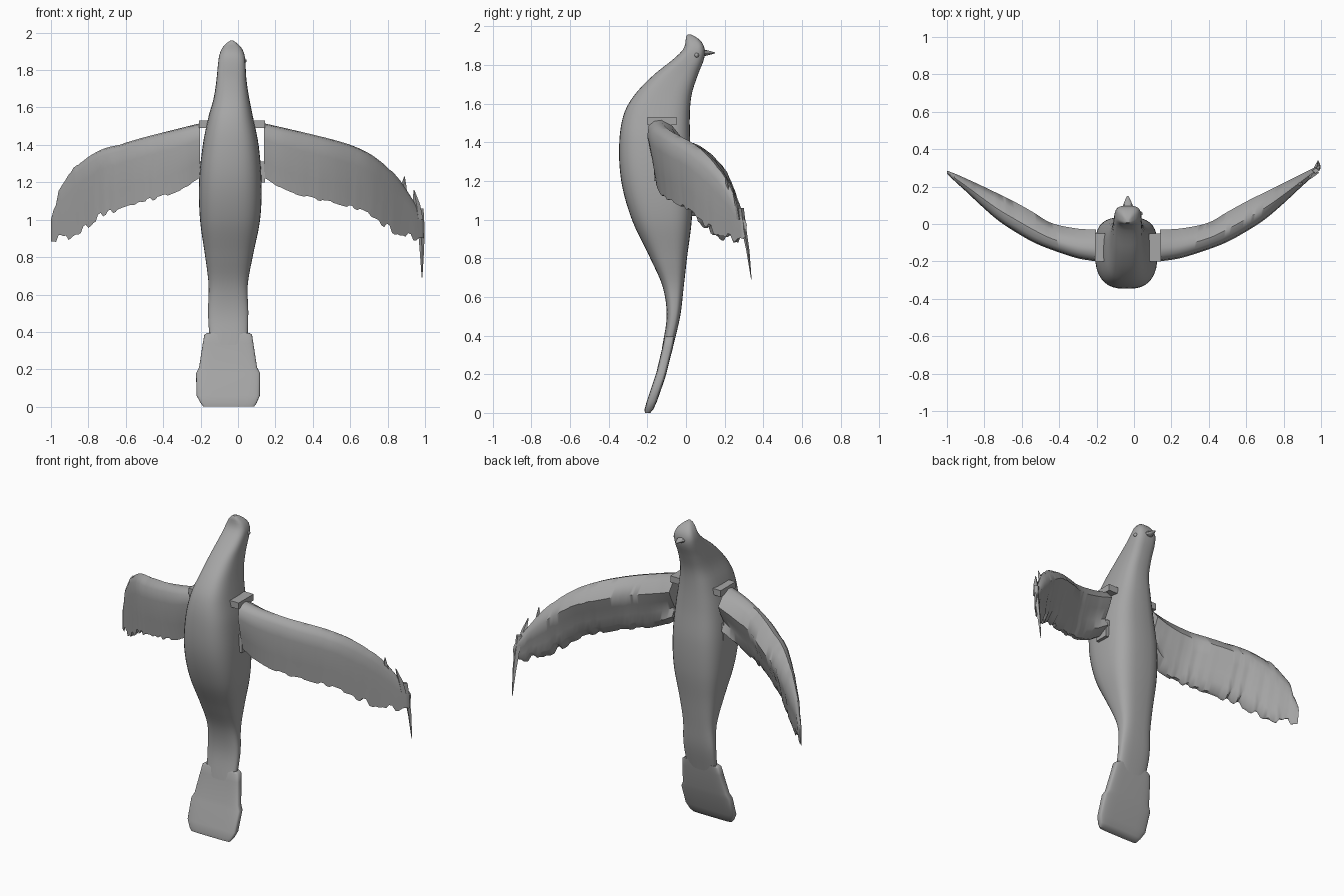
import bpy, bmesh, math, random

if "Cube" in bpy.data.objects:
    bpy.data.objects.remove(bpy.data.objects["Cube"])

random.seed(4)
GREY = bpy.data.materials.new("dark_grey")
GREY.diffuse_color = (.38, .38, .38, 1)
GREY.use_nodes = True
GREY.node_tree.nodes["Principled BSDF"].inputs["Base Color"].default_value = GREY.diffuse_color


def sample(table, k):
    """Smooth interpolation of table rows keyed by their first column."""
    n = len(table)
    i = 0
    while i < n - 2 and k > table[i + 1][0]:
        i += 1
    a, b = table[i], table[i + 1]
    p, q = table[max(i - 1, 0)], table[min(i + 2, n - 1)]
    h = b[0] - a[0]
    t = min(max((k - a[0]) / h, 0), 1)
    out = []
    for c in range(1, len(a)):
        ma = (b[c] - p[c]) / (b[0] - p[0]) * h
        mb = (q[c] - a[c]) / (q[0] - a[0]) * h
        out.append((2*t**3 - 3*t**2 + 1) * a[c] + (t**3 - 2*t**2 + t) * ma
                   + (3*t**2 - 2*t**3) * b[c] + (t**3 - t**2) * mb)
    return out


def loft(name, rings, angle=40):
    """Skin a list of equal-length closed rings and cap both ends."""
    bm = bmesh.new()
    vs = [[bm.verts.new(p) for p in r] for r in rings]
    m = len(rings[0])
    for r, s in zip(vs, vs[1:]):
        for i in range(m):
            j = (i + 1) % m
            bm.faces.new((r[i], r[j], s[j], s[i]))
    bm.faces.new(vs[0][::-1])
    bm.faces.new(vs[-1])
    bmesh.ops.recalc_face_normals(bm, faces=bm.faces)
    me = bpy.data.meshes.new(name)
    bm.to_mesh(me)
    bm.free()
    me.materials.append(GREY)
    ob = bpy.data.objects.new(name, me)
    bpy.context.collection.objects.link(ob)
    bpy.ops.object.select_all(action='DESELECT')
    ob.select_set(True)
    bpy.context.view_layer.objects.active = ob
    bpy.ops.object.shade_smooth_by_angle(angle=math.radians(angle))
    return ob


def oval(z, x0, x1, y0, y1, e_front, e_back, m=36):
    """Superellipse ring at height z, with its own squareness front and back."""
    pts = []
    for i in range(m):
        a = 2 * math.pi * i / m
        c, s = math.cos(a), math.sin(a)
        e = e_back if s > 0 else e_front
        pts.append(((x0 + x1) / 2 + (x1 - x0) / 2 * math.copysign(abs(c) ** (2 / e), c),
                    (y0 + y1) / 2 + (y1 - y0) / 2 * math.copysign(abs(s) ** (2 / e), s), z))
    return pts


def box(name, x0, x1, y0, y1, z0, z1):
    return loft(name, [[(x0, y0, z), (x1, y0, z), (x1, y1, z), (x0, y1, z)] for z in (z0, z1)])


def feather(name, path, width, depth):
    """Flat feather along a path, tapering late."""
    rings = []
    for i, p in enumerate(path):
        f = 1 - 0.9 * (i / (len(path) - 1)) ** 2
        w, d = width * f, depth * f
        rings.append([(p[0] + a * w, p[1] + b * d, p[2])
                      for a, b in ((-1, 0), (0, -1), (1, 0), (0, 1))])
    return loft(name, rings)


# Body: z, left, right, front, back
BODY = [(0.33, -.15, .05, -.125, -.07), (0.5, -.16, .055, -.10, -.03),
        (0.65, -.157, .052, -.12, -.012), (0.8, -.175, .078, -.185, .005),
        (1.0, -.203, .118, -.28, .03), (1.2, -.208, .126, -.335, .036),
        (1.4, -.188, .11, -.345, .022), (1.55, -.158, .08, -.32, .02),
        (1.65, -.13, .06, -.262, .03), (1.75, -.115, .045, -.165, .062),
        (1.83, -.107, .04, -.065, .093), (1.88, -.1, .035, -.015, .097),
        (1.92, -.083, .018, -.002, .08), (1.945, -.06, -.008, 0, .05),
        (1.957, -.042, -.025, .008, .025)]
N = 56
zs = [0.33 + (1.957 - 0.33) * (1 - (1 - i / N) ** 1.25) for i in range(N + 1)]
loft("body", [oval(z, *sample(BODY, z), 2.8, 3.1) for z in zs])

# Tail fan
TAIL = [(0.0, -.185, .085, -.213, -.185), (0.02, -.2, .1, -.214, -.168),
        (0.06, -.222, .117, -.203, -.15), (0.18, -.224, .118, -.163, -.108),
        (0.21, -.208, .102, -.153, -.1), (0.34, -.188, .082, -.122, -.067),
        (0.385, -.18, .075, -.113, -.06), (0.395, -.165, .06, -.108, -.058)]
loft("tail", [oval(r[0], *r[1:], 5, 5) for r in TAIL], 50)

# Beak and eye
rings = []
for y, r in ((.06, .038), (.1, .026), (.13, .014), (.15, .004)):
    rings.append([(-.033 + r * math.cos(a), y, 1.862 + .6 * r * math.sin(a))
                  for a in [i * math.pi / 4 for i in range(8)]])
loft("beak", rings)
bpy.ops.mesh.primitive_uv_sphere_add(segments=12, ring_count=8, radius=.012,
                                     location=(.034, .055, 1.85))
bpy.context.object.name = "eye"
bpy.context.object.data.materials.append(GREY)

# Wings: x, leading z, trailing z, front y, back y
WING = [(.14, 1.515, 1.225, -.2, -.03), (.25, 1.49, 1.16, -.182, -.024),
        (.4, 1.455, 1.115, -.135, .008), (.5, 1.43, 1.09, -.095, .065),
        (.6, 1.4, 1.065, -.04, .12), (.7, 1.355, 1.025, .025, .17),
        (.8, 1.28, .965, .11, .22), (.88, 1.195, .92, .185, .26),
        (.94, 1.11, .895, .24, .29), (.98, 1.04, .9, .278, .308),
        (.995, .99, .91, .293, .315)]


def wing(name, place, left):
    rings = []
    count = 60
    jag = lift = 0
    for i in range(count + 1):
        t = i / count
        x = .14 + .855 * t
        zl, zt, yf, yb = sample(WING, x)
        if left:                                   # left tip is blunter
            zl += .065 * min(max((x - .6) / .3, 0), 1) * (1 if x < .96 else .3)
            yf -= .025 * t ** 3
            yb -= .03 * t ** 3
        if i % 2 == 0:                             # ragged feather ends
            jag = random.uniform(-.03, .025)
            lift = random.uniform(-.025, .02)
        zt += jag * t
        zl += lift * max(0, t - .75) * 4
        h, d = zl - zt, yb - yf
        r = .24 - .19 * t
        flare = .25 * max(0, 1 - t / .2)           # thicker lower edge at the root
        prof = [(.04, .9), (.2, .98), (.42, 1), (.75, .9), (1, .72), (.85, .52),
                (.66, .32), (.56 + flare, .14), (r + .16, 0), (r, 0), (r * .6, .3), (0, .7)]
        rings.append([(place(x), yf + d * u, zt + h * k) for u, k in prof])
    loft(name, rings, 48)


def left_x(x):
    return -(x + .07 * (1 - x)) - .004


for side, place in (("right", lambda x: x), ("left", left_x)):
    wing(side + "_wing", place, side == "left")
    # Shoulder and lower joints
    a, b = sorted((place(.08), place(.145)))
    box(side + "_shoulder_joint", a, b, -.2, -.05, 1.49, 1.53)
    box(side + "_lower_joint", a, b, -.165, -.08, 1.2, 1.31)

# Loose feathers on the right wing tip
feather("long_tip_feather", [(.972, .285, 1.06), (.98, .3, .95), (.983, .32, .84),
                             (.984, .338, .69)], .02, .014)
feather("raised_tip_feather", [(.965, .275, 1.0), (.955, .262, 1.08), (.94, .24, 1.16)], .025, .012)
feather("raised_tip_feather", [(.885, .225, 1.13), (.885, .215, 1.18), (.89, .205, 1.23)], .02, .012)
